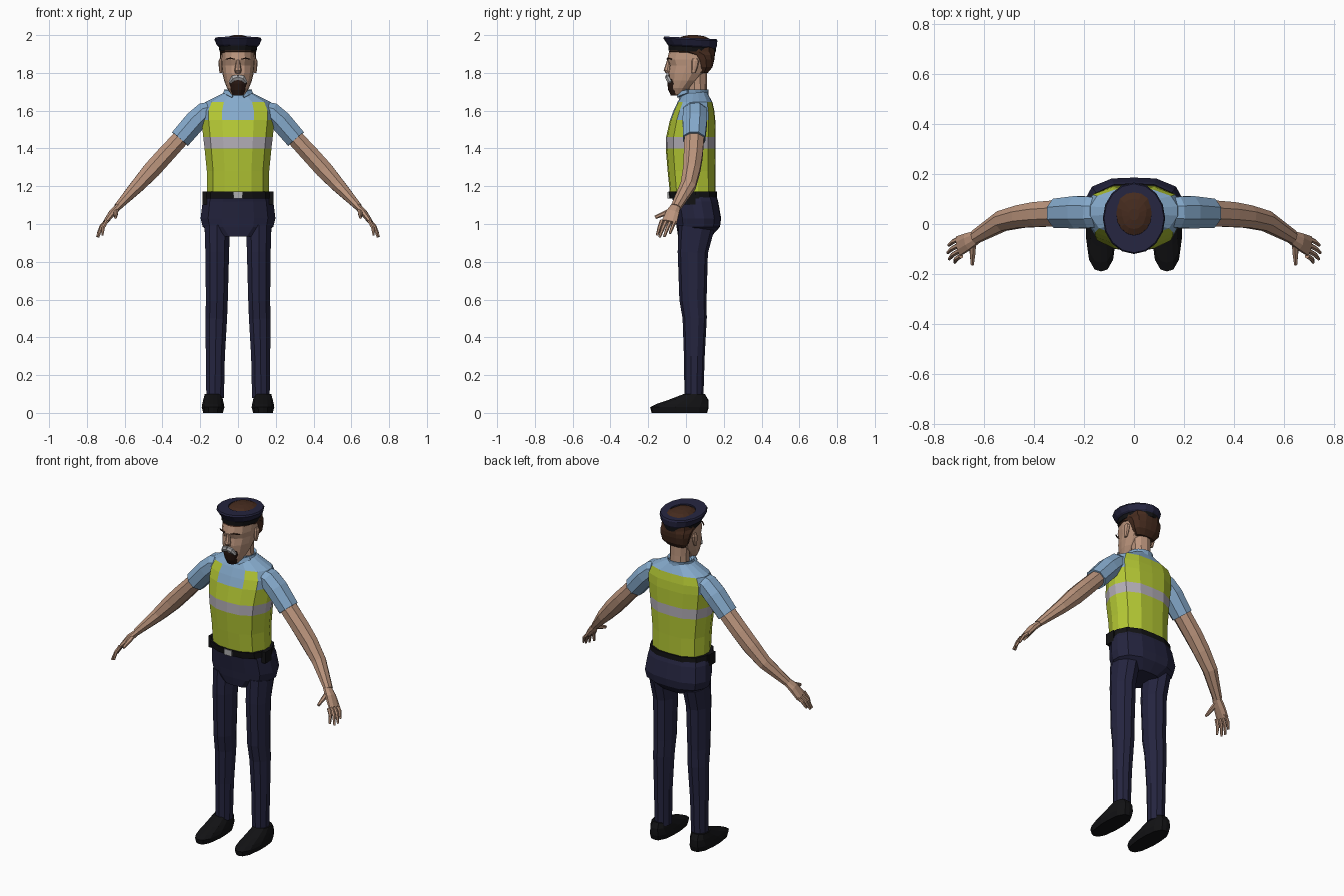
import bpy, bmesh, math
from mathutils import Vector


def material(name, rgb):
    m = bpy.data.materials.new(name)
    m.diffuse_color = (*rgb, 1)
    return m


NAVY = material("navy cloth", (.018, .018, .05))
BLACK = material("black leather", (.006, .006, .007))
VEST = material("lime vest", (.46, .58, .035))
STRIPE = material("reflective grey", (.45, .42, .47))
SHIRT = material("light blue shirt", (.235, .40, .60))
SKIN = material("skin", (.50, .30, .205))
HAIR = material("brown hair", (.06, .024, .013))
BEARD = material("dark beard", (.022, .009, .006))
SILVER = material("silver grey", (.42, .42, .43))


def mirrored(half):
    # closed outline from a half outline running front to back
    return half + [(-x, y) for x, y in half[-2:0:-1]]


BODY = mirrored([(0, -1), (.43, -.95), (.8, -.7), (1, -.15), (1, .25), (.85, .7), (.45, .97), (0, 1)])
HEAD = mirrored([(0, -1), (.4, -.93), (.75, -.65), (.95, -.15), (1, .3), (.8, .75), (.4, .97), (0, 1)])
ROUND = [(math.sin(i * math.pi / 8), -math.cos(i * math.pi / 8)) for i in range(16)]


def skin_rings(name, rings, mats, rule=None, mirror=False):
    # joins equal rings of points into a closed solid
    bm = bmesh.new()
    vs = [[bm.verts.new(p) for p in r] for r in rings]
    n = len(vs[0])
    for a, b in zip(vs, vs[1:]):
        for i in range(n):
            j = (i + 1) % n
            bm.faces.new((a[i], a[j], b[j], b[i]))
    bm.faces.new(vs[0][::-1])
    bm.faces.new(vs[-1])
    bmesh.ops.recalc_face_normals(bm, faces=bm.faces[:])
    if rule:
        for f in bm.faces:
            f.material_index = rule(f.calc_center_median())
    me = bpy.data.meshes.new(name)
    bm.to_mesh(me)
    bm.free()
    for m in mats:
        me.materials.append(m)
    ob = bpy.data.objects.new(name, me)
    bpy.context.collection.objects.link(ob)
    if mirror:
        ob.modifiers.new("Mirror", 'MIRROR').use_mirror_merge = False
    return ob


def loft(name, rows, mats, profile=BODY, rule=None, cx=0, mirror=False, tilt=0):
    # rows: height, half width, front y, back y
    rings = []
    for z, hx, yf, yb in rows:
        c, h = (yf + yb) / 2, (yb - yf) / 2
        rings.append([(cx + px * hx, c + py * h, z - tilt * (c + py * h)) for px, py in profile])
    return skin_rings(name, rings, mats, rule, mirror)


def tube(name, path, mats, sides=8, mirror=True):
    # path: x, y, z, thickness, half depth along y
    pts = [Vector(p[:3]) for p in path]
    rings = []
    for i, p in enumerate(path):
        t = (pts[min(i + 1, len(pts) - 1)] - pts[max(i - 1, 0)]).normalized()
        side = Vector((0, 1, 0))
        side = (side - t * side.dot(t)).normalized()
        up = t.cross(side)
        rings.append([pts[i] + up * p[3] * math.cos(a) + side * p[4] * math.sin(a)
                      for a in ((k + .5) * 2 * math.pi / sides for k in range(sides))])
    return skin_rings(name, rings, mats, None, mirror)


def box(name, c, s, mat, mirror=False):
    square = [(-1, -1), (1, -1), (1, 1), (-1, 1)]
    rows = [(c[2] + k * s[2] / 2, s[0] / 2, c[1] - s[1] / 2, c[1] + s[1] / 2) for k in (-1, 1)]
    return loft(name, rows, [mat], square, cx=c[0], mirror=mirror)


# Torso with vest, reflective band and shirt yoke
def torso_rule(c):
    if c.z < 1.40:
        return 0
    if c.z < 1.46:
        return 1
    if c.z < 1.55:
        return 0
    back = c.y > .08 and abs(c.x) < .16
    strap = c.y < .01 and .075 < abs(c.x) < .15
    return 0 if c.z < 1.645 and (back or strap) else 2


loft("torso", [(1.16, .165, -.085, .155), (1.28, .165, -.097, .155), (1.40, .177, -.107, .157),
               (1.46, .184, -.105, .157), (1.55, .194, -.085, .155), (1.60, .195, -.066, .15),
               (1.645, .175, -.045, .14), (1.69, .085, -.02, .115), (1.70, .06, 0, .11)],
     [VEST, STRIPE, SHIRT], rule=torso_rule)

# Shirt collar and sleeves
loft("collar", [(1.665, .085, -.04, .12), (1.70, .072, -.022, .118), (1.712, .075, -.02, .12),
                (1.69, .05, .0, .105)], [SHIRT], ROUND)
tube("collar_flap", [(.07, .01, 1.70, .014, .01), (.045, -.025, 1.69, .018, .008),
                     (.03, -.045, 1.672, .005, .004)], [SHIRT], 4)
tube("sleeve", [(.12, .045, 1.61, .045, .06), (.175, .047, 1.592, .058, .068),
                (.225, .047, 1.545, .062, .07), (.307, .043, 1.45, .06, .063)], [SHIRT])

# Arms and hands
tube("arm", [(.25, .045, 1.51, .043, .05), (.307, .043, 1.45, .048, .056), (.39, .038, 1.36, .05, .054),
             (.455, .03, 1.288, .05, .049), (.53, .012, 1.205, .04, .044), (.638, -.053, 1.09, .021, .029)],
     [SKIN])
tube("palm", [(.625, -.05, 1.10, .017, .026), (.665, -.07, 1.06, .02, .037),
              (.702, -.088, 1.01, .013, .043)], [SKIN])
for k, tip in enumerate([(.742, -.085, .95), (.746, -.115, .933), (.74, -.14, .93), (.718, -.153, .94)]):
    base = Vector((.694, -.056 - .024 * k, 1.018))
    mid = base.lerp(Vector(tip), .5) + Vector((.007, 0, .004))
    tube("finger", [(*base, .011, .011), (*mid, .010, .010), (*tip, .006, .007)], [SKIN], 6)
tube("thumb", [(.645, -.07, 1.075, .014, .014), (.647, -.115, 1.055, .013, .013),
               (.648, -.163, 1.035, .007, .009)], [SKIN], 6)

# Hips, belt and belt kit
loft("hips", [(1.165, .172, -.08, .155), (1.12, .187, -.068, .17), (1.03, .198, -.055, .186),
              (.985, .187, -.05, .18), (.935, .11, -.042, .135)], [NAVY])
loft("belt", [(1.135, .182, -.088, .163), (1.172, .18, -.094, .163)], [BLACK])
box("buckle", (0, -.091, 1.153), (.05, .012, .034), SILVER)
box("belt_pouch", (.176, .02, 1.138), (.026, .06, .068), BLACK, True)

# Trousers
tube("trouser_leg", [(.11, .055, .98, .07, .095), (.11, .036, .85, .066, .08), (.112, .037, .6, .061, .072),
                     (.115, .046, .5, .06, .064), (.12, .044, .3, .053, .055), (.121, .042, .08, .049, .05)],
     [NAVY], 10)

# Shoes
loft("shoe", [(0, .052, -.182, .112), (.03, .06, -.19, .12), (.048, .057, -.155, .12),
              (.07, .052, -.09, .118), (.1, .044, -.012, .1)], [BLACK], cx=.132, mirror=True)

# Neck, head and face
tube("neck", [(0, .06, 1.66, .058, .054), (0, .06, 1.74, .056, .05), (0, .055, 1.83, .06, .055)],
     [SKIN], 10, False)
loft("head", [(1.685, .035, -.072, -.01), (1.72, .058, -.085, .02), (1.76, .074, -.09, .065),
              (1.80, .083, -.094, .10), (1.84, .088, -.088, .13), (1.87, .09, -.1, .14),
              (1.93, .088, -.085, .14)], [SKIN], HEAD)
loft("nose", [(1.798, .014, -.105, -.08), (1.813, .019, -.119, -.08), (1.868, .009, -.1, -.08)],
     [SKIN], ROUND[::2])
loft("ear", [(1.80, .007, .03, .05), (1.835, .011, .028, .064), (1.862, .012, .028, .07),
             (1.875, .007, .035, .06)], [SKIN], ROUND[::2], cx=.091, mirror=True)
tube("eyebrow", [(.02, -.1, 1.873, .004, .004), (.042, -.096, 1.878, .004, .004),
                 (.065, -.076, 1.872, .003, .004)], [HAIR], 4)

# Goatee and moustache
loft("goatee", [(1.68, .028, -.08, -.03), (1.71, .042, -.094, -.02), (1.745, .049, -.099, -.03),
                (1.768, .044, -.097, -.05)], [BEARD], HEAD)
tube("moustache", [(0, -.099, 1.778, .016, .012), (.024, -.097, 1.772, .017, .012),
                   (.042, -.083, 1.75, .009, .01)], [SILVER], 6)

# Hair
loft("hair", [(1.80, .06, .06, .115), (1.83, .085, .048, .14), (1.87, .094, .025, .15),
              (1.895, .096, -.01, .153), (1.912, .096, -.09, .153), (1.95, .093, -.08, .15),
              (1.975, .082, -.056, .137), (1.993, .05, -.02, .1), (2.0, .02, .015, .06)], [HAIR], HEAD)

# Open-topped cap with black band
loft("cap", [(1.915, .098, -.092, .157), (1.94, .102, -.094, .159), (1.948, .112, -.1, .163),
             (1.978, .125, -.12, .166), (1.987, .12, -.115, .161), (1.987, .071, -.045, .127),
             (1.955, .069, -.043, .125)], [NAVY, BLACK], ROUND,
     rule=lambda c: int(c.z + .05 * c.y < 1.941 and c.z + .05 * c.y > 1.90), tilt=.05)
